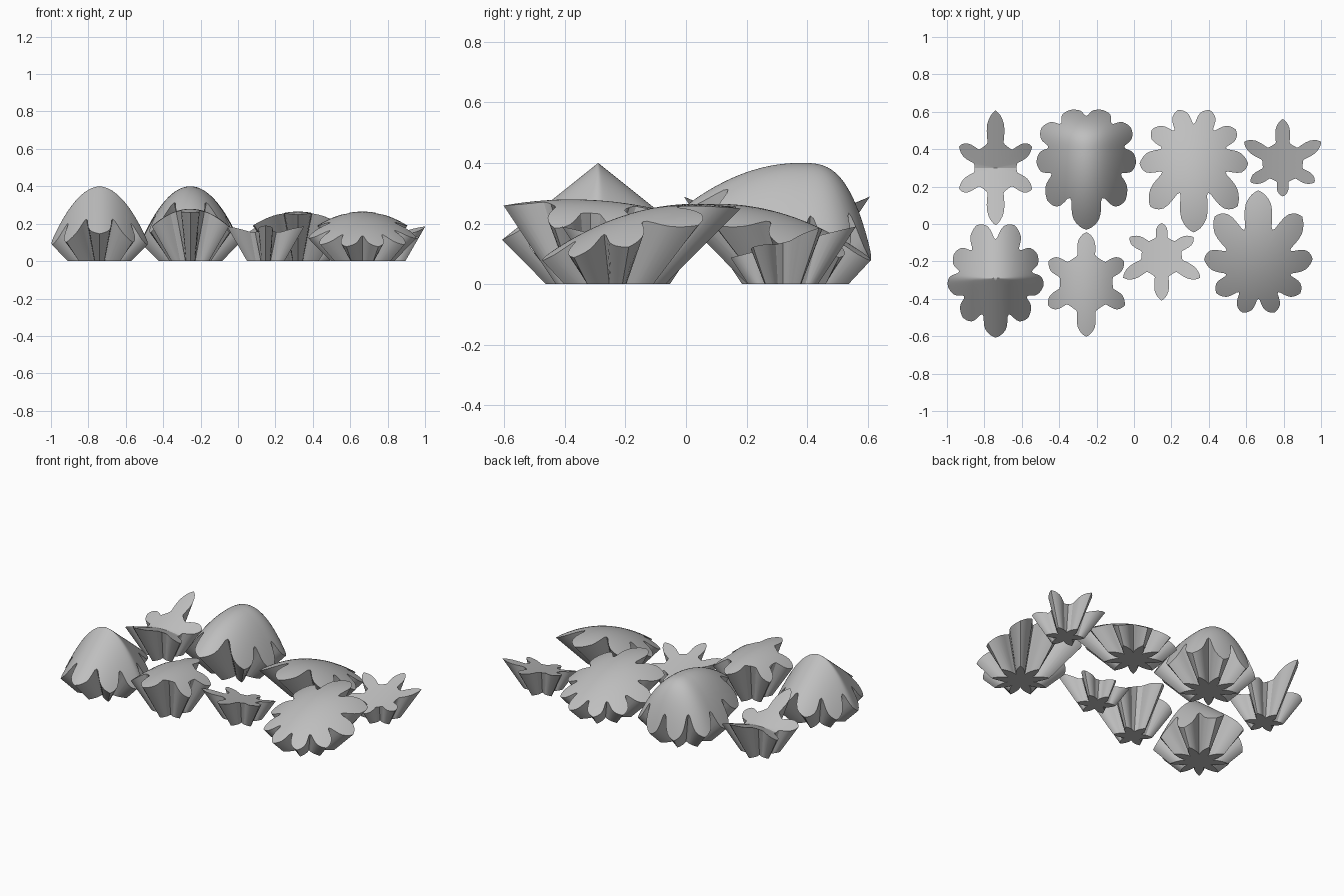
import bpy, bmesh, math

if "Cube" in bpy.data.objects:
    bpy.data.objects.remove(bpy.data.objects["Cube"])

gray = bpy.data.materials.new("plain_gray")
gray.diffuse_color = (0.52, 0.52, 0.52, 1)
gray.use_nodes = True
gray.node_tree.nodes["Principled BSDF"].inputs["Base Color"].default_value = gray.diffuse_color

# petal outline: (degrees from petal axis, radius relative to the tip)
PETAL = [(0, 1), (2.5, .975), (5, .945), (8, .895), (11, .83), (13.5, .74), (15.5, .64), (17.5, .55)]
DEPTH = 0.173   # how far below the ground the flaring walls would meet
RINGS = 22

# top surfaces, as height over the local plan (long petal towards -y)
def peak(x, y):
    return .4 - 4.2 * x * x - .8 * math.hypot(y, .08 * x)

def valley(x, y):
    return .16 + .42 * math.hypot(y, .08 * x) - 1.1 * x * x

def dome(x, y):
    fall = .31 * (y / .24) ** 3.2 if y > 0 else y * y
    return .4 - 4.2 * x * x - fall

def saddle(x, y):
    return .278 - .05 * y - 2.2 * x * x - .4 * y * y

def shallow_dome(x, y):
    return .265 - .7 * (y + .27) ** 2 - 1.29 * x * x

def tilted_dish(x, y):
    return .13 - .25 * y + .6 * x * x


def outline(count):
    """Angles with the top and the foot radius factor of the whole star."""
    half = 180 / count
    side = PETAL + [(half, .52)]
    if half > 25:
        side.insert(-1, (21, .53))
    full = [(-a, g) for a, g in reversed(side[1:])] + side[:-1]
    pts = []
    for i in range(count):
        for a, g in full:
            foot = .45 + .55 * (1 - abs(a) / half)
            pts.append((math.radians(-90 + i * 360 / count + a), g, foot))
    return pts


def fluted_piece(name, loc, turned, count, foot_r, top):
    bm = bmesh.new()
    pts = outline(count)
    n = len(pts)
    sign = -1 if turned else 1

    def vert(x, y, z):
        return bm.verts.new((sign * x, sign * y, z))

    def height(x, y):
        return max(top(x, y), .02)

    # where the flaring wall meets the top surface
    rim = []
    for ang, g, _ in pts:
        lo, hi = 0, .8
        for _ in range(40):
            r = (lo + hi) / 2
            z = height(r * math.cos(ang), r * math.sin(ang))
            if r < g * foot_r * (1 + z / DEPTH):
                lo = r
            else:
                hi = r
        rim.append(lo)

    # curved top
    centre = vert(0, 0, height(0, 0))
    rings = []
    for j in range(1, RINGS + 1):
        ring = []
        for (ang, _, _), r in zip(pts, rim):
            x, y = r * j / RINGS * math.cos(ang), r * j / RINGS * math.sin(ang)
            ring.append(vert(x, y, height(x, y)))
        rings.append(ring)
    # star foot and its centre
    foot = [vert(f * foot_r * math.cos(a), f * foot_r * math.sin(a), 0) for a, _, f in pts]
    under = vert(0, 0, 0)
    rings.append(foot)
    for i in range(n):
        k = (i + 1) % n
        bm.faces.new((centre, rings[0][i], rings[0][k]))
        for a, b in zip(rings, rings[1:]):
            bm.faces.new((a[i], b[i], b[k], a[k]))
        bm.faces.new((foot[i], under, foot[k]))
    bmesh.ops.recalc_face_normals(bm, faces=bm.faces)
    me = bpy.data.meshes.new(name)
    bm.to_mesh(me)
    bm.free()
    me.materials.append(gray)
    ob = bpy.data.objects.new(name, me)
    ob.location = (loc[0], loc[1], 0)
    bpy.context.collection.objects.link(ob)
    bpy.ops.object.select_all(action='DESELECT')
    ob.select_set(True)
    bpy.context.view_layer.objects.active = ob
    bpy.ops.object.shade_smooth_by_angle(angle=math.radians(25))


# nine-petal pieces
fluted_piece("peaked_flower", (-.74, -.29), False, 9, .172, peak)
fluted_piece("domed_flower", (-.255, .375), False, 9, .172, dome)
fluted_piece("shallow_flower_back", (.32, .375), False, 9, .172, shallow_dome)
fluted_piece("shallow_flower_front", (.665, -.24), True, 9, .172, shallow_dome)
# six-petal pieces
fluted_piece("valley_flower", (-.74, .30), False, 6, .115, valley)
fluted_piece("saddle_flower", (-.255, -.315), False, 6, .115, saddle)
fluted_piece("small_flower_front", (.148, -.168), False, 6, .115, tilted_dish)
fluted_piece("small_flower_back", (.795, .32), True, 6, .115, tilted_dish)
